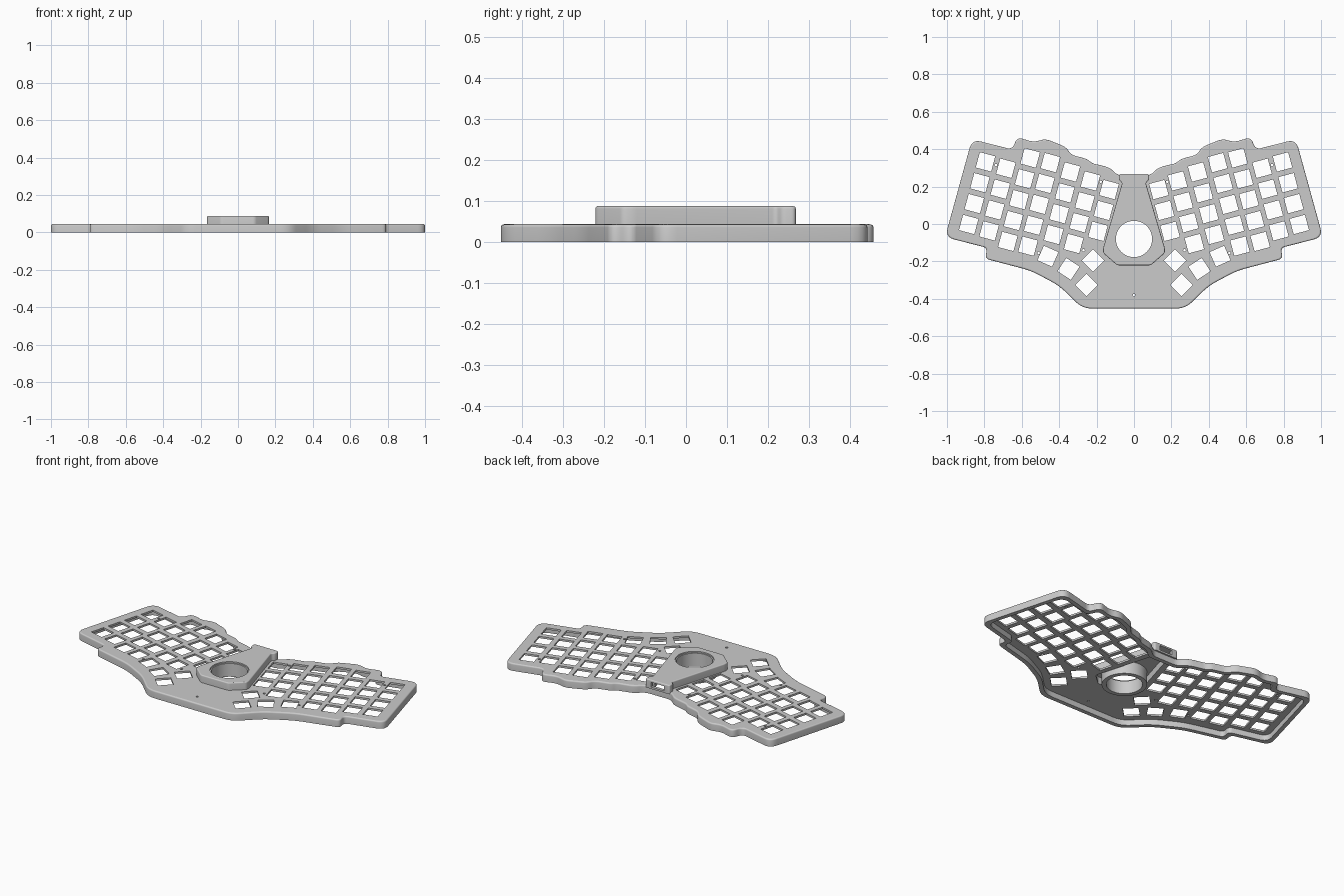
import bpy, bmesh, math
from mathutils import Vector, Matrix

if "Cube" in bpy.data.objects:
    bpy.data.objects.remove(bpy.data.objects["Cube"], do_unlink=True)

grey = bpy.data.materials.new("case_grey")
grey.use_nodes = True
COLOUR = (0.6, 0.6, 0.6, 1)
grey.diffuse_color = COLOUR
grey.node_tree.nodes["Principled BSDF"].inputs["Base Color"].default_value = COLOUR


def mirrored(half):
    """Close a clockwise outline from its +x half."""
    pts = [Vector(p) for p in half]
    return pts + [Vector((-p.x, p.y)) for p in reversed(pts)]


def inset(pts, d):
    """Move every edge of a clockwise outline inwards by d."""
    out = []
    for i, p in enumerate(pts):
        a = (p - pts[i - 1]).normalized()
        b = (pts[(i + 1) % len(pts)] - p).normalized()
        na, nb = Vector((a.y, -a.x)), Vector((b.y, -b.x))
        out.append(p + (na + nb) * d / (1 + na.dot(nb)))
    return out


def rounded(pts, r, steps=6):
    """Round each corner, limited by the neighbouring edge lengths."""
    out = []
    for i, p in enumerate(pts):
        u, v = pts[i - 1] - p, pts[(i + 1) % len(pts)] - p
        k = min(r, 0.45 * u.length, 0.45 * v.length)
        a, b = p + u.normalized() * k, p + v.normalized() * k
        for s in range(steps + 1):
            t = s / steps
            out.append(a * (1 - t) ** 2 + p * 2 * t * (1 - t) + b * t * t)
    return out


def circle(x, y, r, n=48):
    return [Vector((x + r * math.cos(-math.tau * i / n),
                    y + r * math.sin(-math.tau * i / n))) for i in range(n)]


def square(x, y, size, turn):
    rot = Matrix.Rotation(math.radians(turn), 2)
    h = size / 2
    return [rot @ Vector(c) + Vector((x, y)) for c in ((-h, -h), (-h, h), (h, h), (h, -h))]


def finish(obj, bm):
    """Write the mesh with clean normals, colour and shading."""
    bmesh.ops.remove_doubles(bm, verts=bm.verts, dist=0.00001)
    bmesh.ops.recalc_face_normals(bm, faces=bm.faces)
    bm.to_mesh(obj.data)
    bm.free()
    obj.data.materials.clear()
    obj.data.materials.append(grey)
    bpy.ops.object.select_all(action='DESELECT')
    obj.select_set(True)
    bpy.context.view_layer.objects.active = obj
    bpy.ops.object.shade_smooth_by_angle(angle=math.radians(35))


def sheet(name, outlines, z0, z1):
    """Flat plate: the first outline filled, the others left as holes."""
    curve = bpy.data.curves.new(name, 'CURVE')
    curve.dimensions = '2D'
    curve.fill_mode = 'BOTH'
    curve.extrude = (z1 - z0) / 2
    for pts in outlines:
        spline = curve.splines.new('POLY')
        spline.points.add(len(pts) - 1)
        for point, p in zip(spline.points, pts):
            point.co = (p.x, p.y, 0, 1)
        spline.use_cyclic_u = True
    obj = bpy.data.objects.new(name, curve)
    bpy.context.collection.objects.link(obj)
    bpy.ops.object.select_all(action='DESELECT')
    obj.select_set(True)
    bpy.context.view_layer.objects.active = obj
    bpy.ops.object.convert(target='MESH')
    obj = bpy.context.view_layer.objects.active
    bm = bmesh.new()
    bm.from_mesh(obj.data)
    bmesh.ops.translate(bm, verts=bm.verts, vec=(0, 0, (z0 + z1) / 2))
    finish(obj, bm)


def band(name, rings):
    """Closed solid wall through equal-sized rings of (points, height)."""
    bm = bmesh.new()
    loops = [[bm.verts.new((p.x, p.y, z)) for p in pts] for pts, z in rings]
    for k, high in enumerate(loops):
        low = loops[(k + 1) % len(loops)]
        for i in range(len(high)):
            j = (i + 1) % len(high)
            bm.faces.new((high[i], high[j], low[j], low[i]))
    obj = bpy.data.objects.new(name, bpy.data.meshes.new(name))
    bpy.context.collection.objects.link(obj)
    finish(obj, bm)
    return obj


def shell_wall(name, outline, r, z0, z1, wall, edge):
    """Outer wall with a rounded top edge of the given size."""
    rings = []
    for k in range(5):
        a = math.pi / 2 * (1 - k / 4)
        rings.append((rounded(inset(outline, edge * (1 - math.cos(a))), r),
                      z1 - edge + edge * math.sin(a)))
    inner = rounded(inset(outline, wall), r)
    return band(name, rings + [(rounded(outline, r), z0), (inner, z0), (inner, z1 - edge)])


# Outlines, clockwise from the back centre
case_outline = mirrored([
    (0.085, 0.258), (0.13, 0.302), (0.225, 0.325), (0.25, 0.347), (0.335, 0.37),
    (0.365, 0.412), (0.475, 0.456), (0.535, 0.437), (0.625, 0.465), (0.65, 0.398),
    (0.866, 0.453), (1.01, -0.07), (0.783, -0.128), (0.797, -0.185),
    (0.55, -0.25), (0.40, -0.33), (0.275, -0.452)])
pod_outline = mirrored([(0.08, 0.268), (0.08, 0.235), (0.063, 0.22),
                        (0.165, -0.13), (0.165, -0.155), (0.09, -0.221)])
BALL_Y = -0.08

# Key openings: top key of each column and its number of rows
TILT, PITCH, HOLE = 15, 0.1155, 0.085
columns = [(0.794, 0.332, 4), (0.685, 0.298, 4), (0.555, 0.353, 5), (0.447, 0.328, 5),
           (0.34, 0.278, 4), (0.233, 0.23, 4), (0.133, 0.184, 3)]
thumbs = [(0.46, -0.172, 24), (0.35, -0.24, 33), (0.254, -0.325, 45), (0.22, -0.195, 45)]
down = Vector((math.sin(math.radians(TILT)), -math.cos(math.radians(TILT)))) * PITCH
keys = [(x + down.x * i, y + down.y * i, TILT) for x, y, n in columns for i in range(n)]
keys += thumbs
openings = [square(s * x, y, HOLE, s * a) for s in (1, -1) for x, y, a in keys]

# Screw holes
screws = [(0.738, 0.315), (0.178, 0.225), (0.27, -0.14), (0.51, -0.155)]
openings += [circle(s * x, y, 0.007, 12) for s in (1, -1) for x, y in screws]
openings.append(circle(0, -0.38, 0.007, 12))

# Case: thin top plate open under the housing, with a rim around it
CASE_TOP, CASE_EDGE = 0.044, 0.008
sheet("top_plate", [rounded(inset(case_outline, CASE_EDGE), 0.05),
                    inset(pod_outline, 0.02)] + openings, 0.033, CASE_TOP)
shell_wall("case_rim", case_outline, 0.05, 0, CASE_TOP, 0.025, CASE_EDGE)

# Raised centre housing with its ball opening
POD_TOP, POD_EDGE = 0.088, 0.006
sheet("housing_lid", [rounded(inset(pod_outline, POD_EDGE), 0.012),
                      circle(0, BALL_Y, 0.104)], 0.076, POD_TOP)
housing = shell_wall("housing_wall", pod_outline, 0.012, 0.036, POD_TOP, 0.018, POD_EDGE)

# Cable port through the back of the housing
bpy.ops.mesh.primitive_cube_add(size=1, location=(0, 0.26, 0.061))
cutter = bpy.context.object
cutter.scale = (0.085, 0.1, 0.028)
cutter.hide_render = True
bpy.context.view_layer.objects.active = housing
port = housing.modifiers.new("cable_port", 'BOOLEAN')
port.operation, port.solver, port.object = 'DIFFERENCE', 'EXACT', cutter
bpy.ops.object.modifier_apply(modifier=port.name)
bpy.data.objects.remove(cutter, do_unlink=True)

# Ball socket ring under the housing
outer, bore = circle(0, BALL_Y, 0.122), circle(0, BALL_Y, 0.097)
band("ball_socket", [(outer, 0.08), (outer, 0.002), (bore, 0.002), (bore, 0.08)])
